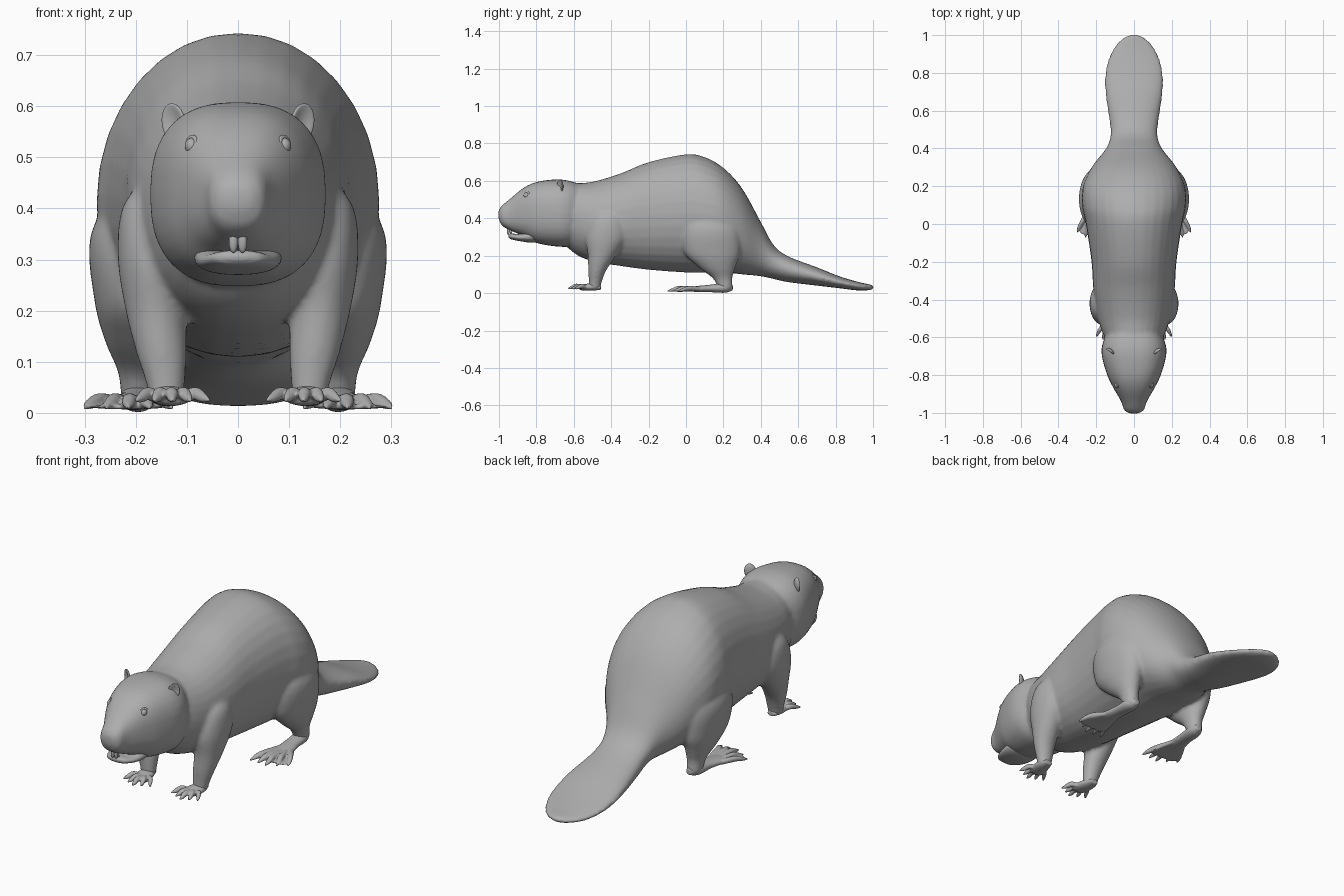
import bpy, bmesh, math
from mathutils import Matrix, Vector

cube = bpy.data.objects.get("Cube")
if cube:
    bpy.data.objects.remove(cube, do_unlink=True)

fur = bpy.data.materials.new("plain grey")
fur.use_nodes = True
GREY = (0.42, 0.42, 0.42, 1)
fur.diffuse_color = GREY
fur.node_tree.nodes["Principled BSDF"].inputs["Base Color"].default_value = GREY


def smooth_path(rows, steps=5):
    """Catmull-Rom interpolation of section tuples."""
    rows = [Vector(r) for r in rows]
    pts = [rows[0] * 2 - rows[1]] + rows + [rows[-1] * 2 - rows[-2]]
    out = []
    for a, b, c, d in zip(pts, pts[1:], pts[2:], pts[3:]):
        for k in range(steps):
            t = k / steps
            out.append((b * 2 + (c - a) * t + (a * 2 - b * 5 + c * 4 - d) * t**2
                        + (b * 3 - a - c * 3 + d) * t**3) / 2)
    return out + [rows[-1]]


def loft(bm, rows, up, power=2.0, side=1, count=32):
    """Rows are x, y, z, half width, other half size; up is the ring's second axis."""
    rings = []
    for x, y, z, rx, ro in smooth_path(rows):
        ring = []
        for i in range(count):
            a = math.tau * i / count
            c, s = math.cos(a), math.sin(a)
            u = math.copysign(abs(c) ** (2 / power), c) * max(rx, 0.002)
            v = math.copysign(abs(s) ** (2 / power), s) * max(ro, 0.002)
            ring.append(bm.verts.new(Vector((side * (x + u), y, z)) + up * v))
        rings.append(ring)
    for p, q in zip(rings, rings[1:]):
        for i in range(count):
            j = (i + 1) % count
            bm.faces.new((p[i], p[j], q[j], q[i]))
    bm.faces.new(rings[0])
    bm.faces.new(rings[-1])


def ball(bm, loc, size, turn=None):
    m = Matrix.Translation(loc) @ (turn or Matrix()) @ Matrix.Diagonal((*size, 1))
    return bmesh.ops.create_uvsphere(bm, u_segments=24, v_segments=16, radius=1, matrix=m)["verts"]


def finish(name, bm, mirror=False, voxel=0, relax=0):
    bmesh.ops.recalc_face_normals(bm, faces=bm.faces)
    mesh = bpy.data.meshes.new(name)
    bm.to_mesh(mesh)
    bm.free()
    mesh.materials.append(fur)
    for f in mesh.polygons:
        f.use_smooth = True
    ob = bpy.data.objects.new(name, mesh)
    bpy.context.collection.objects.link(ob)
    if voxel:
        m = ob.modifiers.new("blend", 'REMESH')
        m.mode, m.voxel_size, m.use_smooth_shade = 'VOXEL', voxel, True
    if relax:
        m = ob.modifiers.new("relax", 'SMOOTH')
        m.factor, m.iterations = 0.5, relax
    if mirror:
        m = ob.modifiers.new("mirror", 'MIRROR')
        m.use_mirror_merge = False
    return ob


Y, Z = Vector((0, 1, 0)), Vector((0, 0, 1))


def profile(rows):
    """Side profile rows: y, top, bottom, half width."""
    return [(0, y, (t + b) / 2, w, (t - b) / 2) for y, t, b, w in rows]


# Torso, tail, head and legs, blended into one skin
bm = bmesh.new()
loft(bm, profile([
    (-.68, .55, .3, .1), (-.6, .585, .215, .155), (-.5, .595, .17, .19),
    (-.35, .64, .145, .215), (-.2, .7, .125, .225), (0, .742, .11, .255),
    (.1, .727, .11, .275), (.2, .67, .11, .27), (.3, .56, .1, .225),
    (.4, .38, .09, .148), (.47, .255, .075, .124), (.55, .195, .058, .13),
    (.7, .138, .04, .152), (.82, .09, .026, .15), (.92, .06, .014, .115),
    (.98, .047, .016, .065), (1.005, .04, .024, .015)]), Z, 2.1)
loft(bm, profile([
    (-1.003, .44, .4, .025), (-.985, .467, .362, .052), (-.94, .505, .335, .068),
    (-.87, .562, .305, .108), (-.8, .594, .268, .142), (-.7, .608, .25, .17),
    (-.63, .602, .25, .166), (-.56, .58, .28, .13)]), Z, 2.5)
for side in (1, -1):
    loft(bm, [(.15, -.41, .46, .03, .04), (.165, -.415, .4, .062, .09),
              (.165, -.425, .3, .07, .11), (.16, -.45, .2, .06, .075),
              (.15, -.475, .12, .05, .048), (.142, -.485, .06, .039, .035),
              (.14, -.49, .02, .032, .03)], Y, 2, side)
    loft(bm, [(.17, .12, .46, .05, .07), (.2, .13, .35, .088, .15),
              (.205, .14, .22, .076, .15), (.2, .165, .14, .06, .1),
              (.195, .195, .08, .04, .053), (.195, .21, .03, .034, .04),
              (.195, .21, .01, .025, .03)], Y, 2, side)
finish("body", bm, voxel=.009, relax=8)

# Front paws: palm and five clawed toes
bm = bmesh.new()
loft(bm, [(.14, -.455, .03, .02, .012), (.138, -.5, .033, .036, .02),
          (.13, -.55, .03, .04, .016), (.128, -.57, .028, .03, .01)], Z)
for i in range(-2, 3):
    tip = -.632 + .017 * abs(i)
    loft(bm, [(.132 + i * .013, -.53, .03, .012, .012),
              (.13 + i * .023, tip + .045, .038, .013, .013),
              (.129 + i * .03, tip + .02, .03, .01, .01),
              (.128 + i * .036, tip, .024, .003, .003)], Z, count=12)
finish("front_paws", bm, True, .004, 2)

# Hind feet: long sole, webbing and five clawed toes
bm = bmesh.new()
loft(bm, [(.19, .25, .03, .015, .015), (.195, .21, .028, .034, .026),
          (.2, .13, .025, .036, .02), (.208, .06, .022, .045, .016),
          (.212, .01, .02, .05, .01)], Z)
loft(bm, [(.205, .08, .016, .04, .008), (.213, .02, .014, .062, .006),
          (.215, -.035, .012, .074, .005), (.215, -.055, .012, .06, .004)], Z)
for i in range(-2, 3):
    tip = -.1 + .015 * abs(i) + .012 * i
    loft(bm, [(.208 + i * .016, .07, .022, .013, .012),
              (.212 + i * .029, tip + .065, .026, .014, .013),
              (.214 + i * .037, tip + .03, .018, .012, .01),
              (.215 + i * .043, tip, .01, .003, .003)], Z, count=12)
finish("hind_feet", bm, True, .004, 2)

# Lower jaw
bm = bmesh.new()
loft(bm, profile([(-.948, .312, .298, .02), (-.935, .318, .288, .05),
                  (-.89, .318, .278, .074), (-.83, .335, .27, .085),
                  (-.78, .36, .275, .08)]), Z, 2.3)
finish("lower_jaw", bm)

# Incisors, upper and lower
bm = bmesh.new()
ball(bm, (.009, -.95, .335), (.009, .008, .022))
ball(bm, (.008, -.935, .316), (.007, .006, .016))
finish("incisors", bm, True)

# Nose pad with nostril wings
bm = bmesh.new()
ball(bm, (0, -.978, .428), (.034, .02, .024))
ball(bm, (.026, -.973, .424), (.014, .018, .015))
finish("nose", bm, True)

# Eyes: ball and surrounding lid
bm = bmesh.new()
turn = Matrix.Rotation(math.radians(-35), 4, 'Z')
ball(bm, (.09, -.852, .522), (.014, .016, .016))
finish("eyes", bm, True)
bm = bmesh.new()
for k in range(16):
    a = math.tau * k / 16
    ball(bm, Vector((.092, -.852, .522)) + turn @ Vector((-.004 * math.sin(a), .017 * math.cos(a), .017 * math.sin(a))),
         (.005, .006, .006))
finish("eyelids", bm, True, .003, 3)

# Ears: cupped discs facing forward and outward
bm = bmesh.new()
turn = Matrix.Rotation(math.radians(35), 4, 'Z') @ Matrix.Rotation(math.radians(12), 4, 'Y')
centre = Vector((.126, -.675, .567))
for v in ball(bm, centre, (.027, .014, .039), turn):
    p = turn.inverted() @ (v.co - centre)
    if p.y < 0:
        rim = min(1, (p.x / .027) ** 2 + (p.z / .039) ** 2)
        p.y += .017 * (1 - rim)
        v.co = centre + turn @ p
finish("ears", bm, True)
